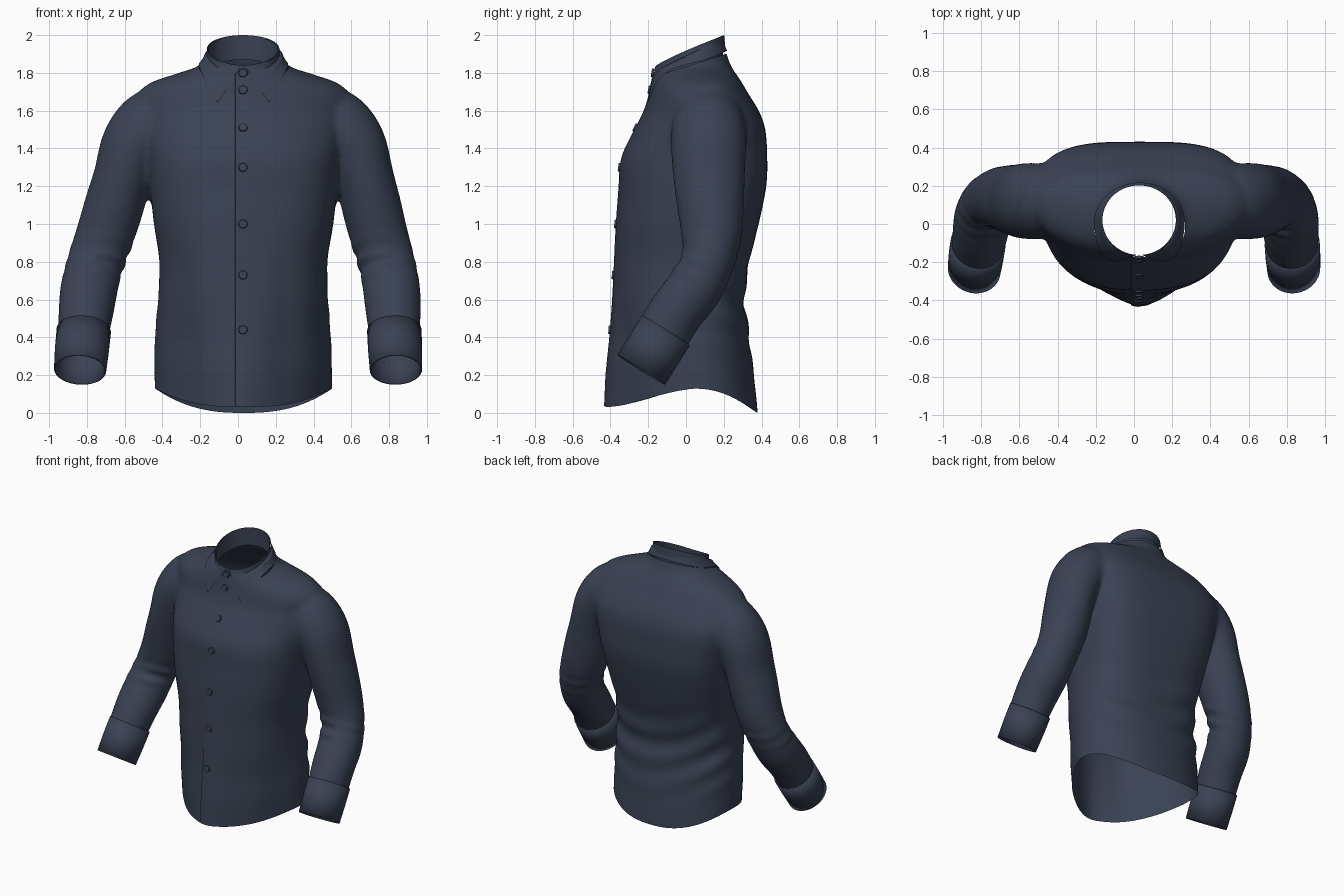
import bpy, bmesh, math
from mathutils import Vector
from mathutils.bvhtree import BVHTree

if "Cube" in bpy.data.objects:
    bpy.data.objects.remove(bpy.data.objects["Cube"])

CX = 0.03          # middle of the body
TAU = math.tau

cloth = bpy.data.materials.new("navy_cloth")
cloth.use_nodes = True
NAVY = (0.042, 0.054, 0.088, 1)
cloth.diffuse_color = NAVY
cloth.node_tree.nodes["Principled BSDF"].inputs["Base Color"].default_value = NAVY


def finish(name, bm, angle=40):
    """Turn a bmesh into a smooth-shaded, coloured object."""
    mesh = bpy.data.meshes.new(name)
    bm.to_mesh(mesh)
    bm.free()
    ob = bpy.data.objects.new(name, mesh)
    bpy.context.collection.objects.link(ob)
    mesh.materials.append(cloth)
    bpy.ops.object.select_all(action='DESELECT')
    ob.select_set(True)
    bpy.context.view_layer.objects.active = ob
    bpy.ops.object.shade_smooth_by_angle(angle=math.radians(angle))
    return ob


def dense(rows, n=4):
    """Catmull-Rom resampling of rows of numbers."""
    out = []
    for i in range(len(rows) - 1):
        a, b, c, d = (rows[min(max(i + k, 0), len(rows) - 1)] for k in (-1, 0, 1, 2))
        for j in range(n):
            t = j / n
            out.append([q + t / 2 * (r - p + t * (2*p - 5*q + 4*r - s + t * (3*q - p - 3*r + s)))
                        for p, q, r, s in zip(a, b, c, d)])
    return out + [list(rows[-1])]


def loft(bm, rings, closed=True, caps=False):
    loops = [[bm.verts.new(p) for p in ring] for ring in rings]
    n = len(loops[0])
    for a, b in zip(loops, loops[1:]):
        for i in range(n if closed else n - 1):
            j = (i + 1) % n
            bm.faces.new((a[i], a[j], b[j], b[i]))
    if caps:
        bm.faces.new(loops[0])
        bm.faces.new(loops[-1])
    bmesh.ops.recalc_face_normals(bm, faces=bm.faces[:])


def spow(v, e):
    return math.copysign(abs(v) ** e, v)


def torso_ring(z, hw, front, back, cy, pf, pb, n=64):
    ring = []
    for i in range(n):
        c, s = math.cos(TAU * i / n), math.sin(TAU * i / n)
        e, d = (2 / pb, back - cy) if s > 0 else (2 / pf, cy - front)
        ring.append((CX + hw * spow(c, e), cy + d * spow(s, e), z))
    return ring


def sleeve_rings(rows, side, n=32):
    """Rings square to the arm path, mirrored by side."""
    pts = [Vector((side * r[0] + CX * min(1, max(0, r[2] - 0.25)), r[1], r[2])) for r in rows]
    rings = []
    for i, (p, r) in enumerate(zip(pts, rows)):
        tan = (pts[min(i + 1, len(pts) - 1)] - pts[max(i - 1, 0)]).normalized()
        fore = tan.cross(Vector((side, 0, 0.45))).normalized()
        out = fore.cross(tan)
        rings.append([p + out * r[3] * math.cos(TAU * k / n) + fore * r[4] * math.sin(TAU * k / n)
                      for k in range(n)])
    return rings


# Body sections: height, half width, front, back, middle, front and back roundness
TORSO = [(-.15, .47, -.44, .39, .04, 1.5, 2.2), (0, .47, -.43, .38, .04, 1.5, 2.2),
         (.2, .47, -.42, .36, .04, 1.6, 2.2), (.4, .465, -.4, .335, .04, 1.7, 2.3),
         (.6, .45, -.385, .31, .03, 2, 2.5), (.8, .445, -.375, .335, .03, 2.2, 2.8),
         (1, .475, -.365, .385, .04, 2.4, 3), (1.2, .497, -.35, .425, .06, 2.5, 3.4),
         (1.35, .515, -.337, .43, .08, 2.4, 3.6), (1.5, .55, -.267, .42, .1, 2.1, 3.4),
         (1.6, .57, -.217, .385, .1, 1.9, 2.8), (1.69, .56, -.19, .33, .1, 1.9, 2.4),
         (1.75, .49, -.18, .295, .11, 1.8, 2.2), (1.795, .36, -.17, .265, .1, 1.8, 2),
         (1.845, .23, -.165, .235, .06, 1.9, 2), (1.95, .185, -.16, .2, .03, 2, 2)]

# Arm path: position, sideways radius, fore-and-aft radius
ARM = [(.36, .12, 1.55, .175, .18), (.48, .12, 1.515, .2, .195), (.58, .12, 1.42, .175, .2),
       (.64, .122, 1.25, .155, .19), (.68, .13, 1.1, .158, .178), (.722, .135, .95, .155, .162),
       (.77, .115, .8, .15, .142), (.8, .045, .66, .152, .148), (.812, -.04, .55, .147, .145),
       (.822, -.11, .44, .137, .145), (.832, -.17, .33, .13, .14)]

# Body and sleeves fused into one smooth cloth surface
bm = bmesh.new()
loft(bm, [torso_ring(*r) for r in dense(TORSO)], caps=True)
for side in (-1, 1):
    loft(bm, sleeve_rings(dense(ARM), side), caps=True)
rough = finish("shirt_body_rough", bm)
remesh = rough.modifiers.new("fuse", 'REMESH')
remesh.mode, remesh.voxel_size = 'VOXEL', 0.014
smooth = rough.modifiers.new("relax", 'SMOOTH')
smooth.factor, smooth.iterations = 0.5, 14
fused = rough.evaluated_get(bpy.context.evaluated_depsgraph_get()).to_mesh()
bm = bmesh.new()
bm.from_mesh(fused)
bpy.data.objects.remove(rough)
bm.normal_update()


def bell(v):
    return math.exp(-v * v)


# Soft folds inside the elbows, across the lower back and down the front
moves = []
for v in bm.verts:
    dx, y, z = v.co.x - CX, v.co.y, v.co.z
    push = 0
    if abs(dx) > 0.56 and z < 1.1:
        inner = 1 if abs(dx) < 0.78 and y < 0.15 else 0.3
        push = 0.007 * inner * math.sin(62 * (z + 0.5 * y)) * bell((z - 0.8) / 0.08)
    elif abs(dx) < 0.52 and z < 1.2:
        back = min(1, max(0, y * 5))
        push = 0.008 * back * math.sin(30 * (z - 0.7 * dx * dx + 0.2 * dx)) * bell((z - 0.55) / 0.25)
        push += 0.005 * (1 - back) * math.sin(24 * dx) * bell((z - 0.4) / 0.4) * min(1, abs(dx) * 4)
    moves.append((v, v.normal * push))
for v, d in moves:
    v.co += d


def cut(point, normal, keep):
    faces = [f for f in bm.faces if keep(f.calc_center_median())]
    geom = set(faces)
    for f in faces:
        geom.update(f.edges, f.verts)
    bmesh.ops.bisect_plane(bm, geom=list(geom), dist=1e-5, plane_co=point,
                           plane_no=normal, clear_outer=True)


# Open the hem and sleeve ends, then curve the hem up at the sides
cut((0, 0, 0), (0, 0, -1), lambda c: abs(c.x) < 0.6)
for side in (-1, 1):
    cut((side * .83, -.16, .35), (0, -.5, -.86), lambda c: c.x * side > 0.6 and c.z < 0.5)
for v in bm.verts:
    if abs(v.co.x - CX) < 0.53 and v.co.z < 0.7:
        rise = 0.13 * abs((v.co.x - CX) / 0.47) ** 2.5 + 0.03 * min(1, max(0, -v.co.y / 0.4))
        v.co.z += rise * (1 - v.co.z / 0.7) ** 2
surface = BVHTree.FromBMesh(bm)
cut((0, -.17, 1.78), (0, -.3, .95), lambda c: abs(c.x) < 0.35 and c.z > 1.6)
finish("shirt_body", bm, 60)


def lift(p, gap):
    """Keep a point at least gap outside the cloth."""
    loc, nor, _, _ = surface.find_nearest(p)
    return loc + nor * gap if (p - loc).dot(nor) < gap else p


def on_front(x, z, gap=0.0):
    return surface.ray_cast(Vector((x, -2, z)), Vector((0, 1, 0)))[0] + Vector((0, -gap, 0))


# Cuffs
for side, label in ((-1, "right"), (1, "left")):
    bm = bmesh.new()
    loft(bm, sleeve_rings([(.822, -.107, .435, .144, .15), (.829, -.17, .335, .143, .15),
                           (.836, -.237, .228, .138, .149)], side, 48))
    cuff = finish(label + "_cuff", bm)
    hem = cuff.modifiers.new("thickness", 'SOLIDIFY')
    hem.thickness = 0.008

# Collar: inner stand, rim and pointed leaf folded outwards
TIP, COLS, LEAF = 0.72, 72, 8


def rim_point(a, shrink=0.0, drop=0.0):
    y = 0.02 - (0.182 - shrink) * math.cos(a)
    z = 1.835 + 0.165 * ((y + 0.162 + shrink) / 0.364) ** 0.85
    return Vector((CX - 0.003 + (0.192 - shrink) * math.sin(a), y, z - drop))


def leaf_point(a):
    y = 0.03 - (0.31 if math.cos(a) > 0 else 0.18) * math.cos(a)
    z = 1.635 + 0.28 * (max(0, y + 0.205) / 0.415) ** 0.75
    return Vector((CX - 0.003 + 0.207 * math.sin(a), y, z))


bm = bmesh.new()
rows = [[] for _ in range(LEAF + 1)]
stand = [[], []]
for i in range(COLS + 1):
    u = i / COLS
    a = 0.06 + (TAU - 0.12) * u
    top, low = rim_point(a), leaf_point(TIP + (TAU - 2 * TIP) * u)
    for j in range(LEAF + 1):
        t = j / LEAF
        p = top.lerp(low, t)
        rows[j].append(lift(p, 0.007) if t > 0.3 else p)
    stand[0].append(rim_point(TAU * u, 0.006, 0.004))
    stand[1].append(rim_point(TAU * u, 0.006, 0.13))
loft(bm, rows, closed=False)
loft(bm, stand, closed=False)
finish("collar", bm, 50)

# Button placket: a raised edge on one side, blending into the cloth on the other
bm = bmesh.new()
strip = []
for k in range(61):
    z = 0.036 + (1.8 - 0.036) * k / 60
    strip.append([on_front(x, z, g) for x, g in
                  ((-.015, .001), (-.014, .007), (.02, .007), (.07, .004), (.12, .0005))])
loft(bm, strip, closed=False)
finish("button_placket", bm, 35)

# Buttons
for k, z in enumerate((1.8, 1.71, 1.51, 1.3, 1, .73, .44)):
    spot = on_front(0.026, z, 0.008)
    slope = on_front(0.026, z + 0.02) - on_front(0.026, z - 0.02)
    facing = Vector((1, 0, 0)).cross(slope).normalized()
    turn = facing.to_track_quat('Z', 'Y').to_matrix().to_4x4()
    bm = bmesh.new()
    bmesh.ops.create_cone(bm, cap_ends=True, segments=20, radius1=0.025, radius2=0.021, depth=0.014)
    bm.transform(turn)
    bmesh.ops.translate(bm, verts=bm.verts[:], vec=spot)
    finish("button_%d" % (k + 1), bm)
